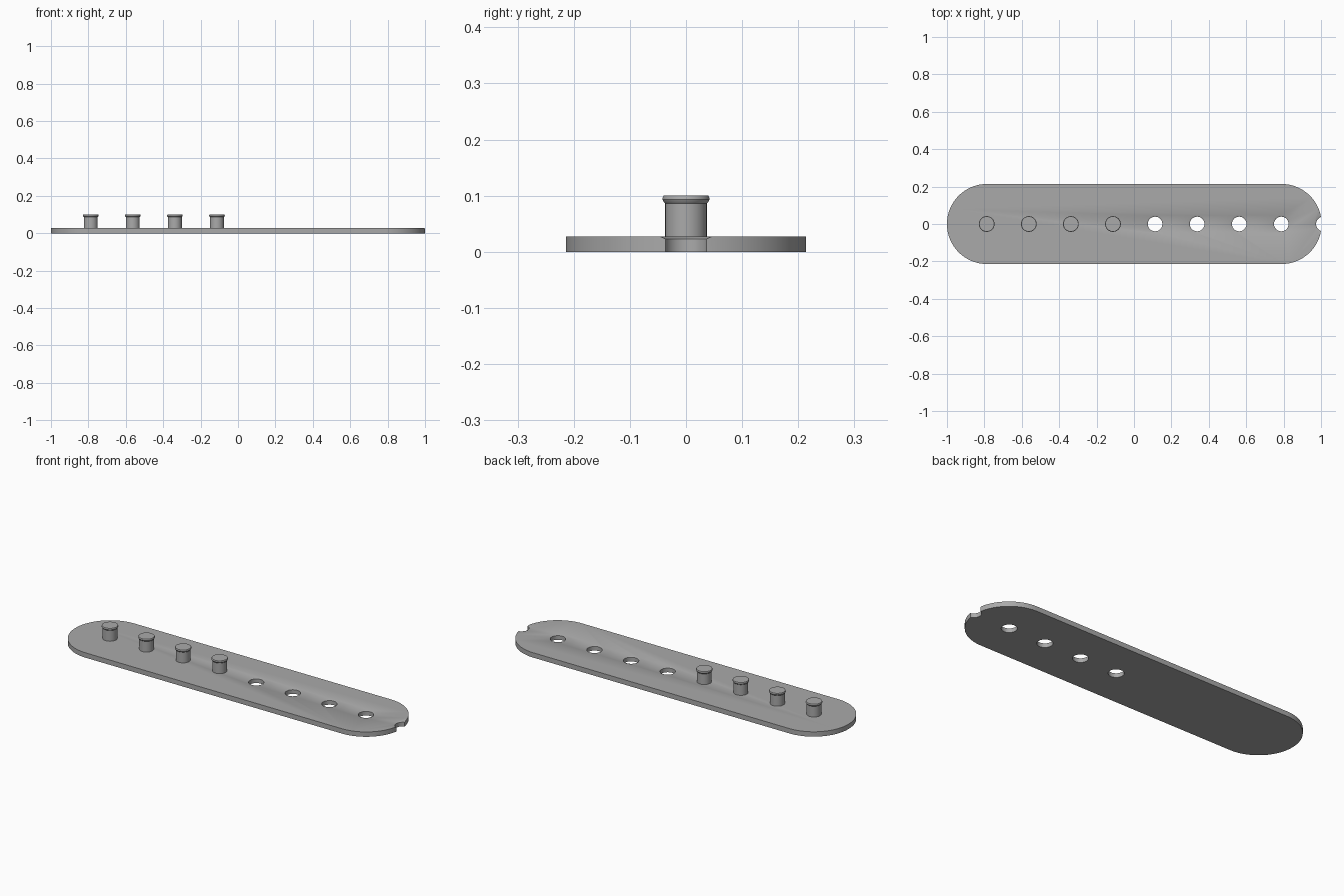
import bpy
import bmesh
from math import sin, cos, pi, radians

cube = bpy.data.objects.get("Cube")
if cube:
    bpy.data.objects.remove(cube, do_unlink=True)

SPACING = 0.225
THICK = 0.027
HALF_WIDTH = 0.214

grey = bpy.data.materials.new("plain grey")
grey.use_nodes = True
colour = (0.4, 0.4, 0.4, 1)
grey.diffuse_color = colour
grey.node_tree.nodes["Principled BSDF"].inputs["Base Color"].default_value = colour


def add_object(name, bm):
    bmesh.ops.recalc_face_normals(bm, faces=bm.faces[:])
    mesh = bpy.data.meshes.new(name)
    bm.to_mesh(mesh)
    bm.free()
    mesh.materials.append(grey)
    obj = bpy.data.objects.new(name, mesh)
    bpy.context.collection.objects.link(obj)
    return obj


def add_turned(bm, x, profile, sides=48):
    """Capped solid of revolution about a vertical axis at x."""
    rings = [[bm.verts.new((x + r * cos(2 * pi * i / sides),
                            r * sin(2 * pi * i / sides), z))
              for i in range(sides)] for r, z in profile]
    for low, high in zip(rings, rings[1:]):
        for i in range(sides):
            j = (i + 1) % sides
            bm.faces.new((low[i], low[j], high[j], high[i]))
    bm.faces.new(rings[0][::-1])
    bm.faces.new(rings[-1])


def finish(obj):
    bpy.ops.object.select_all(action="DESELECT")
    obj.select_set(True)
    bpy.context.view_layer.objects.active = obj
    bpy.ops.object.shade_smooth_by_angle(angle=radians(30))


# Strap plate: a long rounded bar
bm = bmesh.new()
outline = []
for centre, start in ((0.789, -pi / 2), (-0.786, pi / 2)):
    for i in range(49):
        a = start + pi * i / 48
        outline.append(bm.verts.new((centre + HALF_WIDTH * cos(a), HALF_WIDTH * sin(a), 0)))
base = bm.faces.new(outline)
top = bmesh.ops.extrude_face_region(bm, geom=[base])["geom"]
bmesh.ops.translate(bm, vec=(0, 0, THICK),
                    verts=[v for v in top if isinstance(v, bmesh.types.BMVert)])
plate = add_object("strap_plate", bm)

# Four countersunk holes and the end notch
bm = bmesh.new()
for i in range(5):
    add_turned(bm, SPACING * (i + 0.5),
               [(0.039, -0.02), (0.039, THICK - 0.004), (0.048, THICK), (0.048, 0.05)])
cutter = add_object("hole_cutter", bm)
cutter.hide_render = True
cut = plate.modifiers.new("holes", "BOOLEAN")
cut.operation = "DIFFERENCE"
cut.solver = "EXACT"
cut.object = cutter
bpy.context.view_layer.objects.active = plate
bpy.ops.object.modifier_apply(modifier=cut.name)
bpy.data.objects.remove(cutter, do_unlink=True)
finish(plate)

# Four snap studs with a flared lip
stud_profile = [(0.037, THICK - 0.002), (0.037, 0.086), (0.04, 0.089), (0.042, 0.093),
                (0.0415, 0.097), (0.04, 0.1)]
for i in range(4):
    bm = bmesh.new()
    add_turned(bm, -SPACING * (i + 0.5), stud_profile)
    finish(add_object(f"snap_stud_{i + 1}", bm))
